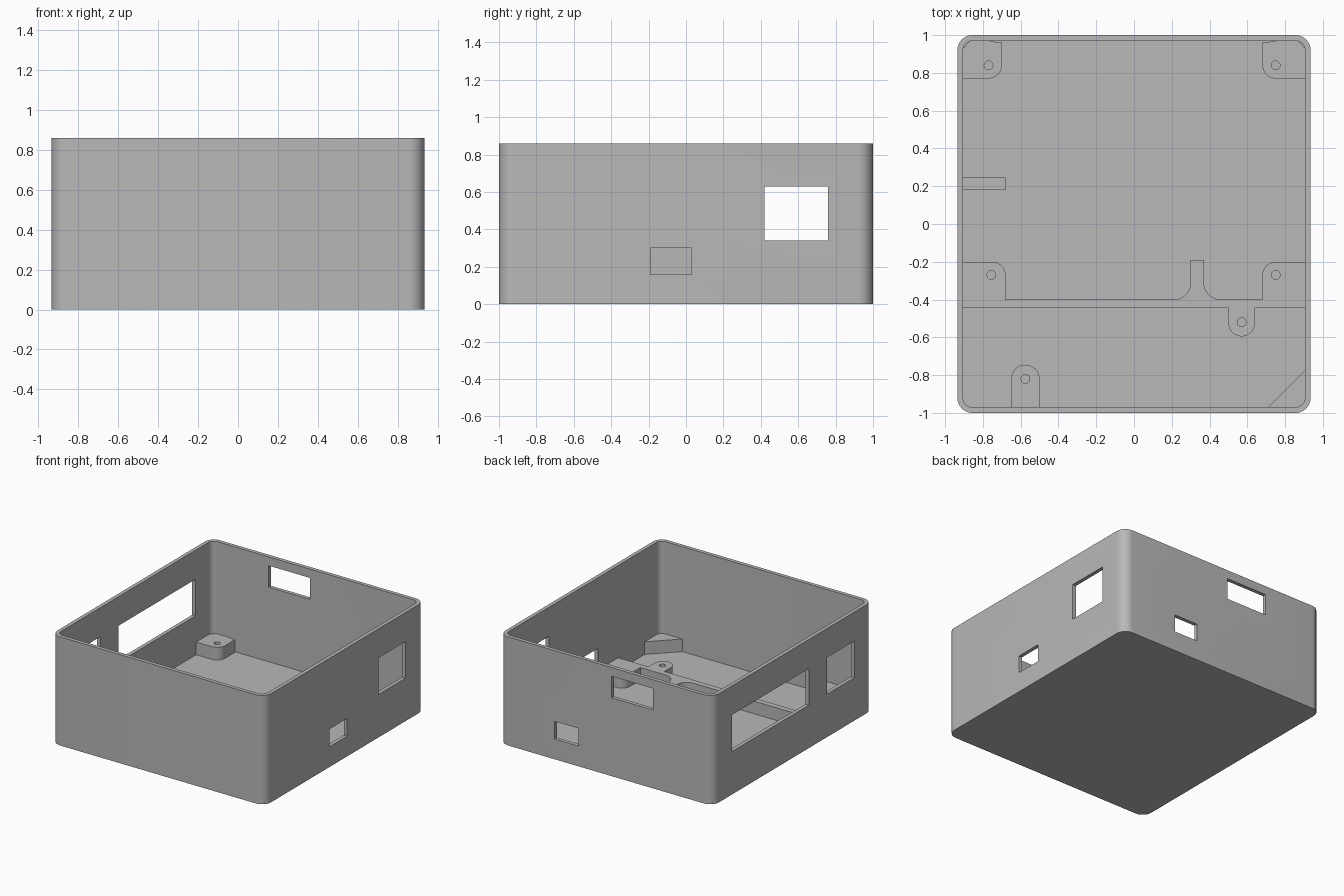
import bpy, bmesh
from mathutils import Vector

if "Cube" in bpy.data.objects:
    bpy.data.objects.remove(bpy.data.objects["Cube"], do_unlink=True)

gray = bpy.data.materials.new("plain_gray")
gray.use_nodes = True
color = (0.48, 0.48, 0.48, 1)
gray.diffuse_color = color
gray.node_tree.nodes["Principled BSDF"].inputs["Base Color"].default_value = color

FLOOR, PAD_TOP, HEIGHT = 0.03, 0.13, 0.86
HALF_X, HALF_Y, WALL = 0.935, 1.0, 0.03


def rounded(points, steps=10):
    """Outline from (x, y[, radius]) corners, with arcs at the right-angled ones."""
    out = []
    for i, p in enumerate(points):
        corner = Vector(p[:2])
        if len(p) == 2:
            out.append(corner)
            continue
        r = p[2]
        a = (Vector(points[i - 1][:2]) - corner).normalized()
        b = (Vector(points[(i + 1) % len(points)][:2]) - corner).normalized()
        center = corner + (a + b) * r
        for k in range(steps + 1):
            direction = (-b).lerp(-a, k / steps)
            # Even angular spacing between the two tangent points
            direction = (-b).slerp(-a, k / steps) if 0 < k < steps else direction
            out.append(center + direction * r)
    return out


def prism(name, points, z0, z1):
    bm = bmesh.new()
    outline = []
    for p in rounded(points):
        if not outline or (p - outline[-1]).length > 1e-4:
            outline.append(p)
    face = bm.faces.new([bm.verts.new((p.x, p.y, z0)) for p in outline])
    top = bmesh.ops.extrude_face_region(bm, geom=[face])["geom"]
    bmesh.ops.translate(bm, vec=(0, 0, z1 - z0),
                        verts=[v for v in top if isinstance(v, bmesh.types.BMVert)])
    bmesh.ops.recalc_face_normals(bm, faces=bm.faces)
    mesh = bpy.data.meshes.new(name)
    bm.to_mesh(mesh)
    bm.free()
    mesh.materials.append(gray)
    obj = bpy.data.objects.new(name, mesh)
    bpy.context.collection.objects.link(obj)
    return obj


def rect(x0, x1, y0, y1, r=None):
    pts = [(x0, y0), (x1, y0), (x1, y1), (x0, y1)]
    return [p + (r,) for p in pts] if r else pts


def cut(obj, cutter):
    bpy.context.view_layer.objects.active = obj
    mod = obj.modifiers.new("cut", "BOOLEAN")
    mod.operation, mod.solver, mod.object = "DIFFERENCE", "EXACT", cutter
    bpy.ops.object.modifier_apply(modifier=mod.name)
    bpy.data.objects.remove(cutter, do_unlink=True)


def smooth(obj):
    bpy.ops.object.select_all(action="DESELECT")
    obj.select_set(True)
    bpy.context.view_layer.objects.active = obj
    bpy.ops.object.shade_smooth_by_angle(angle=0.6)


def pad(name, points, holes=()):
    """Raised floor feature with round screw holes."""
    obj = prism(name, points, FLOOR - 0.01, PAD_TOP)
    for x, y in holes:
        r = 0.023
        cut(obj, prism("drill", rect(x - r, x + r, y - r, y + r, r), FLOOR, PAD_TOP + 0.1))
    smooth(obj)


# Open tray with rounded vertical corners
shell = prism("case_shell", rect(-HALF_X, HALF_X, -HALF_Y, HALF_Y, 0.08), 0, HEIGHT)
ix, iy = HALF_X - WALL, HALF_Y - WALL
cut(shell, prism("cavity", rect(-ix, ix, -iy, iy, 0.05), FLOOR, HEIGHT + 0.1))

# Openings in the side walls: side, y range, z range
for side, y0, y1, z0, z1 in [(1, 0.42, 0.76, 0.34, 0.63), (1, -0.19, 0.03, 0.16, 0.30),
                             (-1, -0.20, 0.76, 0.34, 0.63), (-1, -0.77, -0.43, 0.34, 0.63)]:
    xs = sorted((side * 0.88, side * 1.0))
    cut(shell, prism("side_opening", rect(*xs, y0, y1), z0, z1))

# Openings in the back wall: x range, z range
for x0, x1, z0, z1 in [(-0.41, -0.05, 0.62, 0.79), (0.24, 0.45, 0.16, 0.30)]:
    cut(shell, prism("back_opening", rect(x0, x1, 0.94, 1.1), z0, z1))
smooth(shell)

# Screw pads in the back corners
ex, ey = ix + 0.01, iy + 0.01
pad("back_right_pad", [(-ex, 0.77), (-0.70, 0.77, 0.07), (-0.70, ey - 0.02),
                       (-0.86, ey), (-ex, 0.92)], [(-0.77, 0.84)])
pad("back_left_pad", [(0.68, 0.77, 0.07), (ex, 0.77), (ex, 0.92),
                      (0.86, ey), (0.68, ey - 0.02)], [(0.75, 0.84)])

# Cross ridge with two screw pads and a filleted stop
pad("cross_ridge", [(-ex, -0.445), (ex, -0.445), (ex, -0.20), (0.68, -0.20, 0.07),
                    (0.68, -0.40), (0.37, -0.40, 0.09), (0.37, -0.19), (0.30, -0.19),
                    (0.30, -0.40, 0.09), (-0.68, -0.40), (-0.68, -0.20, 0.07), (-ex, -0.20)],
    [(-0.755, -0.27), (0.75, -0.27)])

# Round-ended screw tabs
pad("ridge_tab", [(0.50, -0.595, 0.07), (0.64, -0.595, 0.07), (0.64, -0.445), (0.50, -0.445)],
    [(0.57, -0.52)])
pad("front_tab", [(-0.65, -ey), (-0.50, -ey), (-0.50, -0.745, 0.075), (-0.65, -0.745, 0.075)],
    [(-0.575, -0.82)])

# Side stop rib and front corner gusset
pad("side_rib", rect(-ex, -0.68, 0.18, 0.245))
pad("corner_gusset", [(0.71, -iy), (0.87, -ey), (ex, -0.93), (ix, -0.775)])
